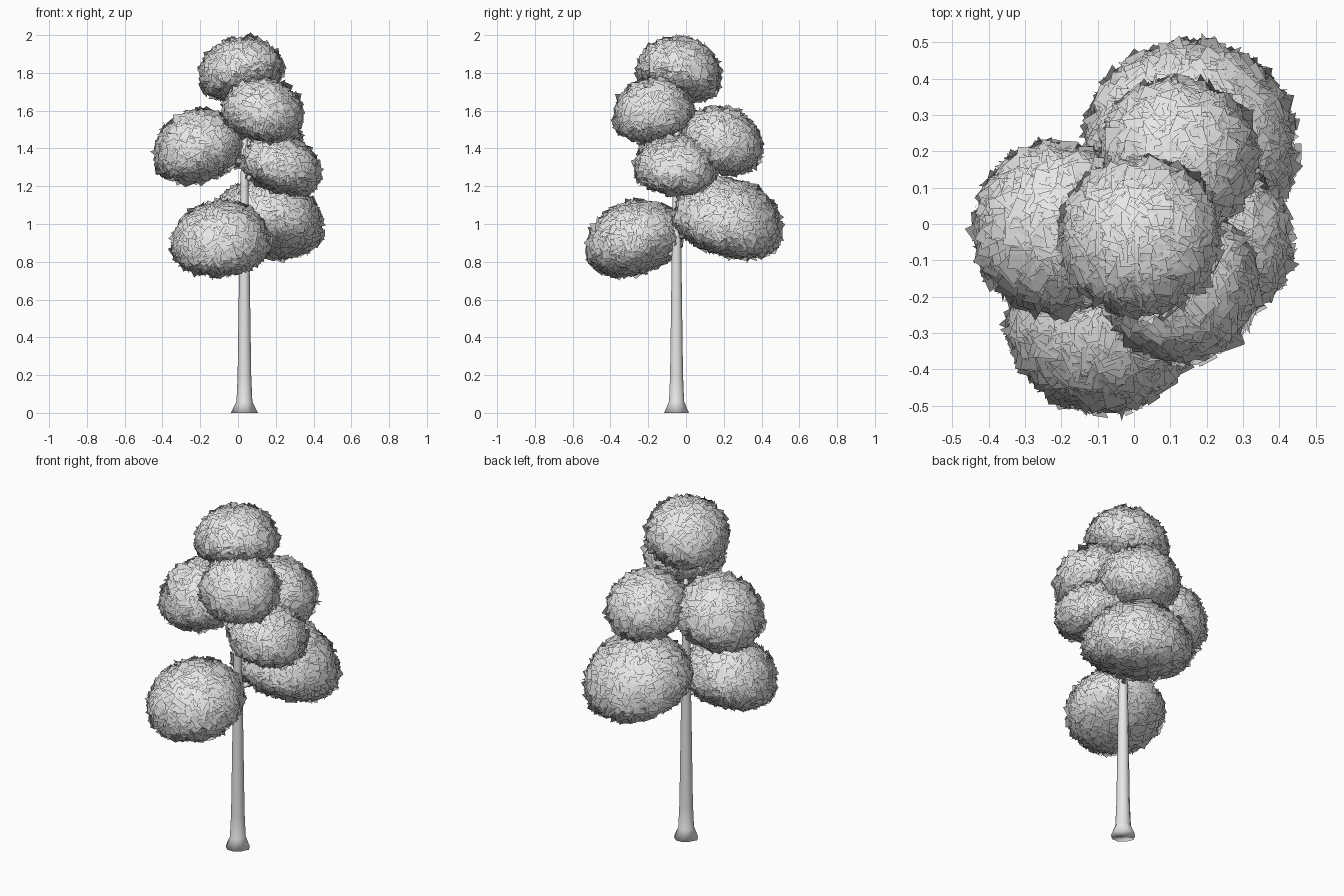
import bpy, bmesh, math, random
from mathutils import Vector, Quaternion

random.seed(4)
if "Cube" in bpy.data.objects:
    bpy.data.objects.remove(bpy.data.objects["Cube"])

GREY = bpy.data.materials.new("pale_grey")
GREY.use_nodes = True
GREY.diffuse_color = (0.8, 0.8, 0.8, 1)
GREY.node_tree.nodes["Principled BSDF"].inputs["Base Color"].default_value = (0.8, 0.8, 0.8, 1)
UP = Vector((0, 0, 1))


def finish(bm, name):
    mesh = bpy.data.meshes.new(name)
    bm.to_mesh(mesh)
    bm.free()
    mesh.materials.append(GREY)
    obj = bpy.data.objects.new(name, mesh)
    bpy.context.collection.objects.link(obj)
    mesh.shade_smooth()
    return obj


def tube(name, points, radii, sides=8, flare=0.0):
    """Tapered tube through the points; the first ring can be lobed."""
    bm = bmesh.new()
    rings = []
    for i, (p, r) in enumerate(zip(points, radii)):
        along = points[min(i + 1, len(points) - 1)] - points[max(i - 1, 0)]
        turn = UP.rotation_difference(along.normalized())
        ring = []
        for k in range(sides):
            a = math.tau * k / sides
            rr = r * (1 + flare * math.cos(4 * a)) if i == 0 else r
            ring.append(bm.verts.new(p + turn @ Vector((rr * math.cos(a), rr * math.sin(a), 0))))
        rings.append(ring)
    for lo, hi in zip(rings, rings[1:]):
        for k in range(sides):
            n = (k + 1) % sides
            bm.faces.new((lo[k], lo[n], hi[n], hi[k]))
    bm.faces.new(rings[0][::-1])
    bm.faces.new(rings[-1])
    return finish(bm, name)


def clump(name, centre, radius, rise, drop, lean):
    """Leaning dome of leaf cards over a solid core."""
    centre = Vector(centre)
    axis = UP.cross(Vector((lean[0], lean[1], 0)).normalized())
    tilt = Quaternion(axis, math.radians(18))

    def surface(d, inset):
        h = (rise if d.z > 0 else drop) - inset
        w = radius - inset
        pos = Vector((d.x * w, d.y * w, d.z * h))
        nor = Vector((d.x / w, d.y / w, d.z / h)).normalized()
        return centre + tilt @ pos, tilt @ nor

    # Core
    bm = bmesh.new()
    bmesh.ops.create_icosphere(bm, subdivisions=3, radius=1)
    for v in bm.verts:
        v.co = surface(v.co.normalized(), 0.05)[0]
    finish(bm, name + "_core")

    # Leaf cards, shaded along the dome
    bm = bmesh.new()
    normals = []
    for _ in range(int(radius * radius * 21000)):
        d = Vector([random.gauss(0, 1) for _ in range(3)]).normalized()
        pos, nor = surface(d, 0.024)
        face_dir = (nor + Vector([random.gauss(0, 0.42) for _ in range(3)])).normalized()
        side = face_dir.orthogonal().normalized()
        side.rotate(Quaternion(face_dir, random.uniform(0, math.tau)))
        other = face_dir.cross(side)
        size = random.uniform(0.025, 0.036)
        bm.faces.new([bm.verts.new(pos + size * (a * side + b * other))
                      for a, b in ((-1, -1), (1, -1), (1, 1), (-1, 1))])
        normals += [nor] * 4
    leaves = finish(bm, name + "_leaves")
    leaves.data.normals_split_custom_set(normals)


# Trunk with flared foot
ROOT = Vector((0.034, -0.05, 0))
heights = (0, 0.06, 0.2, 0.75, 1.2, 1.75)
tube("trunk", [ROOT + UP * z for z in heights],
     (0.068, 0.042, 0.036, 0.028, 0.021, 0.01), 10, 0.06)

# Foliage: name, centre, radius, rise, drop, lean direction
CLUMPS = (
    ("crown", (0.02, -0.04, 1.785), 0.23, 0.21, 0.125, (-1, 1)),
    ("upper_front", (0.13, -0.17, 1.58), 0.22, 0.2, 0.14, (1, -1)),
    ("middle_right", (-0.205, -0.015, 1.38), 0.245, 0.23, 0.16, (-1, 0)),
    ("middle_left", (0.225, -0.05, 1.29), 0.222, 0.18, 0.13, (1, 0)),
    ("middle_back", (0.12, 0.185, 1.415), 0.225, 0.21, 0.15, (0.5, 1)),
    ("lower_front", (-0.09, -0.263, 0.89), 0.267, 0.235, 0.16, (-0.3, -1)),
    ("lower_back", (0.155, 0.215, 0.985), 0.298, 0.265, 0.155, (0.5, 1)),
)
for name, centre, radius, rise, drop, lean in CLUMPS:
    clump(name, centre, radius, rise, drop, lean)
    # Branch from the trunk into the clump
    end = Vector(centre)
    start = Vector((ROOT.x, ROOT.y, end.z - 0.05))
    mid = start.lerp(end, 0.5) - UP * 0.01
    tube(name + "_branch", [start, mid, end], (0.016, 0.013, 0.008), 6)
